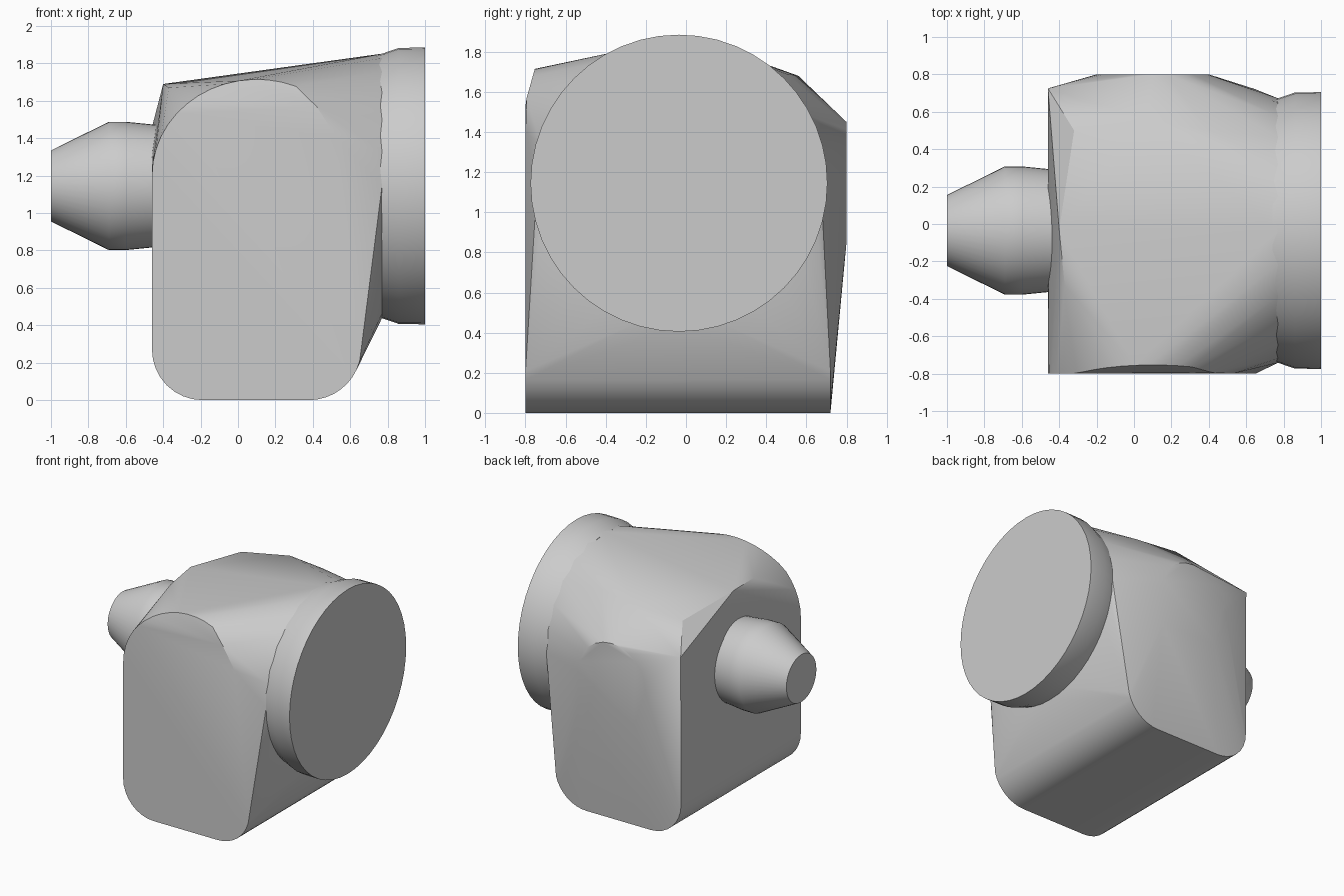
import bpy, bmesh
from math import sin, cos, pi, radians

cube = bpy.data.objects.get("Cube")
if cube:
    bpy.data.objects.remove(cube)

grey = bpy.data.materials.new("plain grey")
grey.use_nodes = True
grey.diffuse_color = (0.6, 0.6, 0.6, 1)
grey.node_tree.nodes["Principled BSDF"].inputs["Base Color"].default_value = grey.diffuse_color

AXIS_Y, AXIS_Z = -0.035, 1.145


def finish(name, bm, angle=30):
    bmesh.ops.recalc_face_normals(bm, faces=bm.faces)
    mesh = bpy.data.meshes.new(name)
    bm.to_mesh(mesh)
    bm.free()
    mesh.materials.append(grey)
    ob = bpy.data.objects.new(name, mesh)
    bpy.context.collection.objects.link(ob)
    bpy.ops.object.select_all(action='DESELECT')
    ob.select_set(True)
    bpy.context.view_layer.objects.active = ob
    bpy.ops.object.shade_smooth_by_angle(angle=radians(angle))


def circle(x, r, n):
    return [(x, AXIS_Y + r * cos(2 * pi * i / n), AXIS_Z + r * sin(2 * pi * i / n))
            for i in range(n)]


def arc(cx, cz, rx, rz, start, end, n=8):
    """Points (x, z) on an elliptical arc, angles in degrees."""
    return [(cx + rx * cos(radians(start + (end - start) * i / n)),
             cz + rz * sin(radians(start + (end - start) * i / n))) for i in range(n + 1)]


def turned(name, profile, n=48):
    """Solid turned about the shared x axis from (x, radius) steps."""
    bm = bmesh.new()
    rings = [[bm.verts.new(p) for p in circle(x, r, n)] for x, r in profile]
    for a, b in zip(rings, rings[1:]):
        for i in range(n):
            j = (i + 1) % n
            bm.faces.new((a[i], a[j], b[j], b[i]))
    bm.faces.new(rings[0])
    bm.faces.new(rings[-1])
    finish(name, bm)


# Body: hull between the front arch, the back arch and the round side flange
foot = arc(-0.19, 0.27, 0.27, 0.27, 180, 270) + arc(0.38, 0.28, 0.28, 0.28, 270, 345)
points = [(x, y, z) for x, z in foot for y in (-0.8, 0.72)]

front_arch = arc(0.1, 1.2, 0.56, 0.515, 180, 68, 14) + [(0.42, 1.57), (0.53, 1.4)]
points += [(x, -0.8 + 0.045 * max(0, (z - 1.55) / 0.16), z) for x, z in front_arch]

back_arch = arc(0.1, 1.15, 0.3, 0.3, 180, 0, 12) + [(-0.1, 0.85), (0.4, 0.85)]
points += [(x, 0.8, z) for x, z in back_arch]

points += circle(0.77, 0.707, 24)
# Left shoulder and roof corners
points += [(-0.46, 0.725, 1.46), (-0.32, 0.5, 1.63), (-0.4, -0.03, 1.69),
           (-0.37, -0.33, 1.67), (0.07, 0.56, 1.68), (0.4, 0.5, 1.69)]

bm = bmesh.new()
for p in points:
    bm.verts.new(p)
hull = bmesh.ops.convex_hull(bm, input=bm.verts)
loose = set(hull["geom_interior"]) | set(hull["geom_unused"])
bmesh.ops.delete(bm, geom=[v for v in loose if isinstance(v, bmesh.types.BMVert)], context='VERTS')
bmesh.ops.dissolve_limit(bm, angle_limit=radians(0.5), verts=bm.verts, edges=bm.edges)
finish("body", bm, 25)

# Round flange on one side, tapered nozzle on the other
turned("side_flange", [(0.74, 0.7), (0.77, 0.707), (0.86, 0.738), (1.0, 0.74)])
turned("nozzle", [(-1.0, 0.19), (-0.69, 0.343), (-0.6, 0.343), (-0.42, 0.325)])
